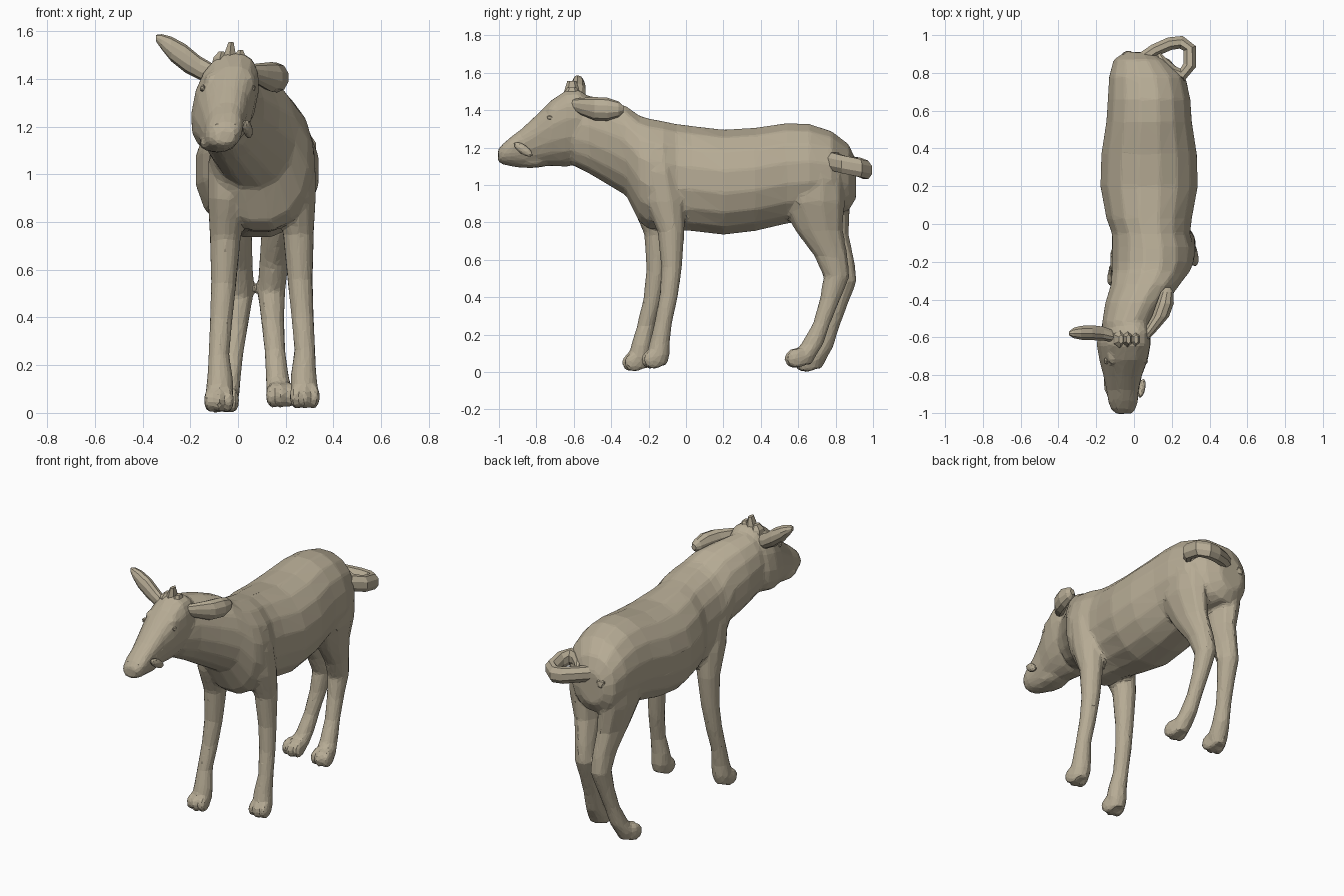
import bpy, bmesh, math
from mathutils import Vector

COAT = bpy.data.materials.new("coat")
COAT.diffuse_color = (0.47, 0.41, 0.30, 1)

def finish(name, bm):
    bmesh.ops.recalc_face_normals(bm, faces=bm.faces)
    me = bpy.data.meshes.new(name)
    bm.to_mesh(me)
    bm.free()
    me.materials.append(COAT)
    ob = bpy.data.objects.new(name, me)
    bpy.context.collection.objects.link(ob)
    return ob

AXES = {'x': ((0, 1, 0), (0, 0, 1)), 'y': ((1, 0, 0), (0, 0, 1)), 'z': ((1, 0, 0), (0, 1, 0))}

def loft(name, rings, axis=None, sides=12, shear=0.0, dent=1.0, power=1.0):
    """Skin elliptical rings (x, y, z, half_a, half_b); without an axis they follow the path."""
    bm, loops = bmesh.new(), []
    for i, (x, y, z, a, b) in enumerate(rings):
        if axis:
            u, v = (Vector(d) for d in AXES[axis])
        else:
            p, q = rings[max(i - 1, 0)], rings[min(i + 1, len(rings) - 1)]
            u = (Vector(q[:3]) - Vector(p[:3])).cross(Vector((0, 0, 1))).normalized()
            v = Vector((0, 0, 1))
        loop = []
        for k in range(sides):
            t = 2 * math.pi * (k + 0.5) / sides
            ca = math.copysign(abs(math.cos(t)) ** power, math.cos(t))
            sb = math.copysign(abs(math.sin(t)) ** power, math.sin(t))
            if ca < 0:                   # flatten one face of an ear
                ca *= dent
            co = Vector((x, y, z)) + u * ca * a + v * sb * b
            co.x += shear * sb * b
            loop.append(bm.verts.new(co))
        loops.append(loop)
    for l0, l1 in zip(loops, loops[1:]):
        for k in range(sides):
            n = (k + 1) % sides
            bm.faces.new((l0[k], l0[n], l1[n], l1[k]))
    bm.faces.new(loops[0])
    bm.faces.new(loops[-1])
    return finish(name, bm)

def profile(rows):
    """Rows of (y, x, top, bottom, half width) to rings."""
    return [(x, y, (t + b) / 2, w, (t - b) / 2) for y, x, t, b, w in rows]

def lump(name, loc, size, rot=(0, 0, 0), sub=2):
    bm = bmesh.new()
    bmesh.ops.create_icosphere(bm, subdivisions=sub, radius=1)
    ob = finish(name, bm)
    ob.location, ob.scale, ob.rotation_euler = loc, size, rot
    return ob

skin = []   # parts fused into one skin at the end

# Torso flowing into the turned neck
skin.append(loft("torso_and_neck", profile([
    (0.91, 0.03, 1.13, 0.93, 0.08), (0.87, 0.04, 1.22, 0.86, 0.15),
    (0.78, 0.07, 1.29, 0.84, 0.205), (0.66, 0.08, 1.33, 0.81, 0.222),
    (0.54, 0.08, 1.335, 0.79, 0.23), (0.37, 0.08, 1.31, 0.75, 0.257),
    (0.20, 0.08, 1.30, 0.73, 0.262), (0.03, 0.08, 1.32, 0.75, 0.23),
    (-0.05, 0.09, 1.33, 0.755, 0.21), (-0.12, 0.10, 1.345, 0.755, 0.22),
    (-0.20, 0.10, 1.36, 0.76, 0.22),
    (-0.25, 0.09, 1.375, 0.80, 0.21), (-0.32, 0.06, 1.425, 0.94, 0.185),
    (-0.42, 0.01, 1.46, 1.00, 0.165), (-0.52, -0.03, 1.48, 1.06, 0.14),
    (-0.60, -0.05, 1.46, 1.10, 0.12)]), 'y', 16, power=0.95))

# Head, slightly rolled, with jaw and brows
skin.append(loft("head", profile([
    (-0.50, -0.04, 1.46, 1.17, 0.10), (-0.57, -0.05, 1.51, 1.11, 0.13),
    (-0.64, -0.055, 1.51, 1.095, 0.135), (-0.72, -0.055, 1.455, 1.10, 0.122),
    (-0.80, -0.06, 1.375, 1.10, 0.098), (-0.88, -0.06, 1.30, 1.09, 0.082),
    (-0.94, -0.058, 1.255, 1.10, 0.077), (-0.98, -0.056, 1.22, 1.11, 0.064),
    (-1.005, -0.055, 1.19, 1.125, 0.04)]), 'y', 16, shear=0.2, power=0.88))
skin.append(lump("lower_jaw", (-0.085, -0.83, 1.13), (0.08, 0.13, 0.04)))
for s in (-1, 1):
    skin.append(lump("brow", (-0.035 + s * 0.08, -0.70, 1.395), (0.028, 0.045, 0.03)))
    lump("eye", (-0.043 + s * 0.104, -0.725, 1.36), (0.014, 0.02, 0.016), sub=1)
    lump("nostril", (-0.05 + s * 0.035, -0.972, 1.205), (0.012, 0.012, 0.011), sub=1)
lump("tongue", (0.04, -0.87, 1.19), (0.02, 0.06, 0.025), (-0.6, 0, -0.2))

# Head tuft
for x, h in [(-0.075, 0.04), (-0.035, 0.08), (0.005, 0.045)]:
    loft("head_tuft", [(x, -0.605, 1.44, 0.045, 0.06), (x, -0.61, 1.49, 0.032, 0.045),
                       (x + 0.006, -0.61, 1.475 + h, 0.012, 0.025)], 'z', 6)

# Ears: one raised to the side, one laid back
loft("raised_ear", [
    (-0.10, -0.60, 1.42, 0.035, 0.04), (-0.16, -0.585, 1.445, 0.043, 0.05),
    (-0.22, -0.58, 1.485, 0.046, 0.06), (-0.28, -0.58, 1.525, 0.043, 0.052),
    (-0.32, -0.58, 1.555, 0.032, 0.032), (-0.343, -0.58, 1.57, 0.012, 0.014)], 'x', 10, dent=0.8)
loft("laid_back_ear", [
    (0.05, -0.61, 1.43, 0.03, 0.03), (0.09, -0.56, 1.42, 0.037, 0.045),
    (0.14, -0.49, 1.408, 0.048, 0.062), (0.165, -0.42, 1.405, 0.048, 0.062),
    (0.175, -0.36, 1.405, 0.035, 0.042), (0.18, -0.335, 1.405, 0.015, 0.018)], 'y', 10)

def leg(name, rings, mirror=None, top=(0, 0), foot=(0, 0), dz=0.0):
    """Leg with three blended toes; mirrored legs get (x, y) shifts at the top and foot."""
    out = []
    for x, y, z, a, b in rings:
        f = max(0, 1 - z / 0.8)
        dx, dy = (t + (e - t) * f for t, e in zip(top, foot))
        out.append(((x if mirror is None else mirror - x) + dx, y + dy, z + dz, a, b))
    skin.append(loft(name, out, 'z', 10))
    x, y, z = out[-1][:3]
    for k in (-1, 0, 1):
        skin.append(lump(name + "_toe", (x + k * 0.034, y - 0.025 + abs(k) * 0.012, z + 0.035),
                         (0.028, 0.062, 0.055), (0.3, 0, k * 0.2)))

# Front legs
front = [(0.235, -0.14, 1.20, 0.06, 0.06), (0.238, -0.14, 1.06, 0.09, 0.10),
         (0.24, -0.115, 0.90, 0.09, 0.11), (0.253, -0.08, 0.74, 0.067, 0.073),
         (0.26, -0.077, 0.55, 0.055, 0.056), (0.27, -0.092, 0.40, 0.049, 0.05),
         (0.28, -0.122, 0.25, 0.045, 0.048), (0.275, -0.14, 0.15, 0.056, 0.055),
         (0.278, -0.15, 0.08, 0.06, 0.063), (0.28, -0.155, 0.025, 0.048, 0.052)]
leg("right_front_leg", front, dz=0.01)
leg("left_front_leg", front, mirror=0.2, top=(0, -0.068), foot=(0, -0.105), dz=-0.005)

# Rear legs
rear = [(0.18, 0.68, 1.19, 0.08, 0.10), (0.19, 0.68, 1.04, 0.10, 0.17),
        (0.19, 0.675, 0.90, 0.095, 0.175), (0.17, 0.71, 0.75, 0.075, 0.13),
        (0.15, 0.775, 0.61, 0.063, 0.09), (0.14, 0.805, 0.50, 0.06, 0.07),
        (0.145, 0.77, 0.38, 0.05, 0.055), (0.155, 0.725, 0.25, 0.045, 0.047),
        (0.165, 0.675, 0.14, 0.05, 0.06), (0.175, 0.63, 0.08, 0.058, 0.068),
        (0.18, 0.61, 0.03, 0.048, 0.06)]
leg("right_rear_leg", rear, dz=0.01)
leg("left_rear_leg", rear, mirror=0.13, top=(0.03, 0.03), foot=(-0.01, 0.055), dz=-0.012)

# Curled tail and rump knob
loft("curled_tail", [
    (0.02, 0.86, 1.11, 0.035, 0.05), (0.11, 0.92, 1.10, 0.036, 0.05),
    (0.19, 0.955, 1.085, 0.037, 0.052), (0.25, 0.962, 1.08, 0.037, 0.052),
    (0.295, 0.93, 1.09, 0.037, 0.052), (0.295, 0.84, 1.11, 0.037, 0.052),
    (0.255, 0.79, 1.125, 0.037, 0.052), (0.20, 0.81, 1.13, 0.034, 0.048),
    (0.15, 0.86, 1.125, 0.028, 0.04), (0.13, 0.90, 1.12, 0.015, 0.02)], sides=8)
lump("rump_knob", (-0.03, 0.89, 1.07), (0.04, 0.03, 0.04), sub=1)

# Fuse torso, head and legs into one low-poly skin with soft joins
bpy.ops.object.select_all(action='DESELECT')
for ob in skin:
    ob.select_set(True)
bpy.context.view_layer.objects.active = skin[0]
bpy.ops.object.join()
body = bpy.context.object
body.name = "body_and_legs"
remesh = body.modifiers.new("fuse", 'REMESH')
remesh.mode, remesh.voxel_size = 'VOXEL', 0.011
smooth = body.modifiers.new("soften", 'SMOOTH')
smooth.factor, smooth.iterations = 0.5, 5
low = body.modifiers.new("facet", 'DECIMATE')
low.ratio = 0.06
for m in (remesh, smooth, low):
    bpy.ops.object.modifier_apply(modifier=m.name)
for p in body.data.polygons:
    p.use_smooth = False
